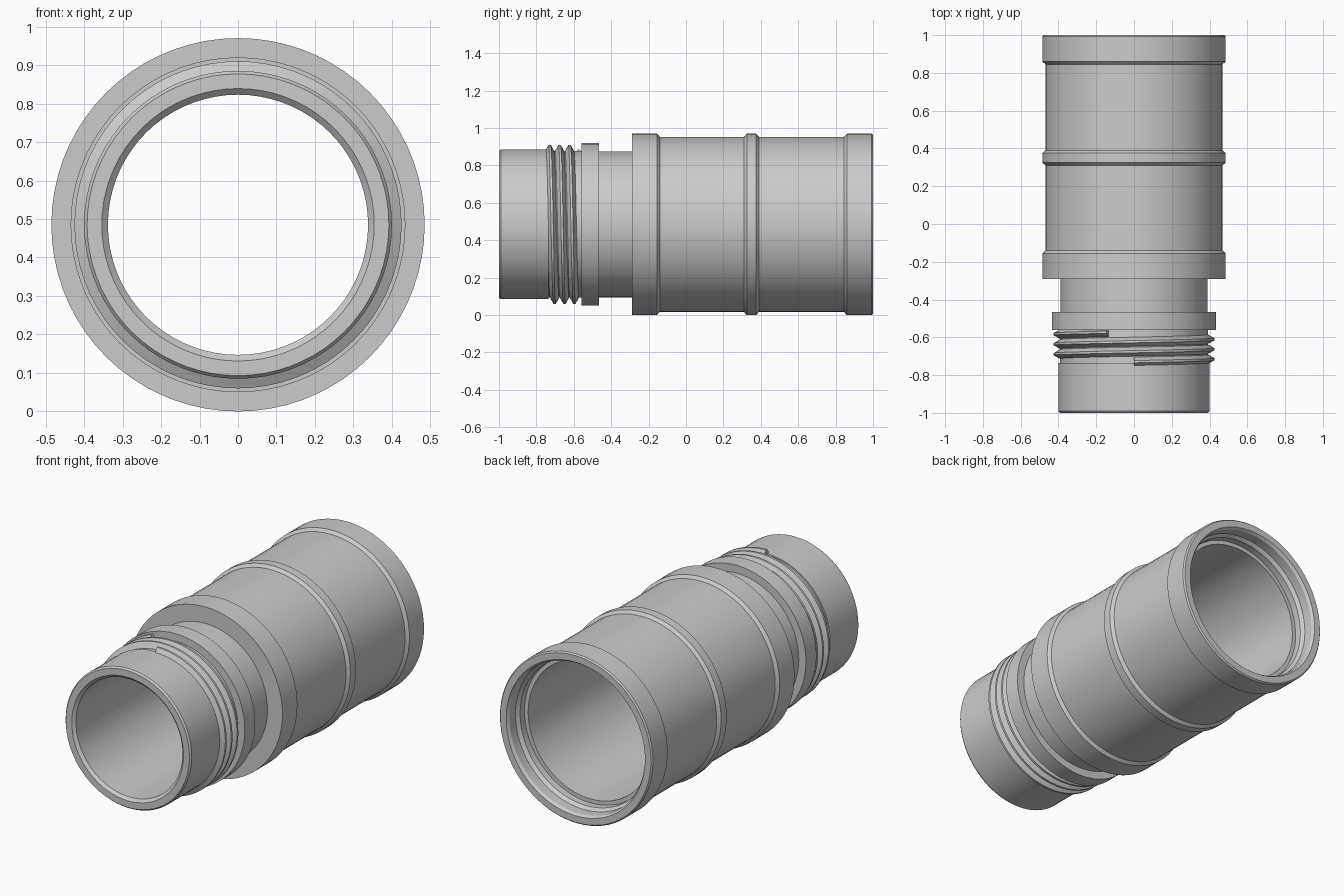
import bpy, bmesh, math

if "Cube" in bpy.data.objects:
    bpy.data.objects.remove(bpy.data.objects["Cube"])

R = 0.485          # largest radius, also the height of the axis
SEG = 72


def point(y, r, a):
    return (r * math.cos(a), y, R + r * math.sin(a))


def finish(name, bm):
    bmesh.ops.recalc_face_normals(bm, faces=bm.faces[:])
    me = bpy.data.meshes.new(name)
    bm.to_mesh(me)
    bm.free()
    ob = bpy.data.objects.new(name, me)
    bpy.context.collection.objects.link(ob)
    bpy.ops.object.select_all(action='DESELECT')
    ob.select_set(True)
    bpy.context.view_layer.objects.active = ob
    bpy.ops.object.shade_smooth_by_angle(angle=math.radians(25))
    return ob


def lathe(name, profile):
    """Revolve a closed (y, radius) profile around the y axis."""
    bm = bmesh.new()
    rings = [[bm.verts.new(point(y, r, math.tau * i / SEG)) for y, r in profile]
             for i in range(SEG)]
    n = len(profile)
    for i in range(SEG):
        a, b = rings[i], rings[(i + 1) % SEG]
        for j in range(n):
            k = (j + 1) % n
            bm.faces.new((a[j], a[k], b[k], b[j]))
    return finish(name, bm)


def helix(name, y0, pitch, turns, start, section):
    """Sweep a (y offset, radius) section along a helix."""
    bm = bmesh.new()
    steps = round(turns * SEG)
    prev = None
    for i in range(steps + 1):
        t = i / SEG
        row = [bm.verts.new(point(y0 + pitch * t + dy, r, start - math.tau * t))
               for dy, r in section]
        if prev:
            for j in range(len(row)):
                k = (j + 1) % len(row)
                bm.faces.new((prev[j], prev[k], row[k], row[j]))
        else:
            bm.faces.new(row)
        prev = row
    bm.faces.new(prev[::-1])
    return finish(name, bm)


# Outside: nose, thread root, collar, neck, body with three raised bands
outer = [(-1, 0.392), (-0.99, 0.40), (-0.735, 0.40), (-0.735, 0.392),
         (-0.56, 0.392), (-0.56, 0.435), (-0.465, 0.435), (-0.465, 0.39),
         (-0.29, 0.39), (-0.29, 0.485), (-0.155, 0.485), (-0.14, 0.468),
         (0.31, 0.468), (0.325, 0.485), (0.375, 0.485), (0.39, 0.468),
         (0.845, 0.468), (0.86, 0.485), (0.992, 0.485), (1, 0.478)]
# Inside: stepped socket at the back, wide bore, narrow bore at the front
inner = [(1, 0.44), (0.985, 0.43), (0.93, 0.43), (0.91, 0.415), (0.87, 0.415),
         (0.87, 0.392), (-0.10, 0.392), (-0.10, 0.338),
         (-0.985, 0.338), (-1, 0.354)]
lathe("tube_body", outer + inner)

# Screw thread between nose and collar
helix("screw_thread", -0.729, 0.053, 2.95, math.pi / 2,
      [(-0.024, 0.385), (-0.024, 0.393), (-0.006, 0.425),
       (0.006, 0.425), (0.024, 0.393), (0.024, 0.385)])
